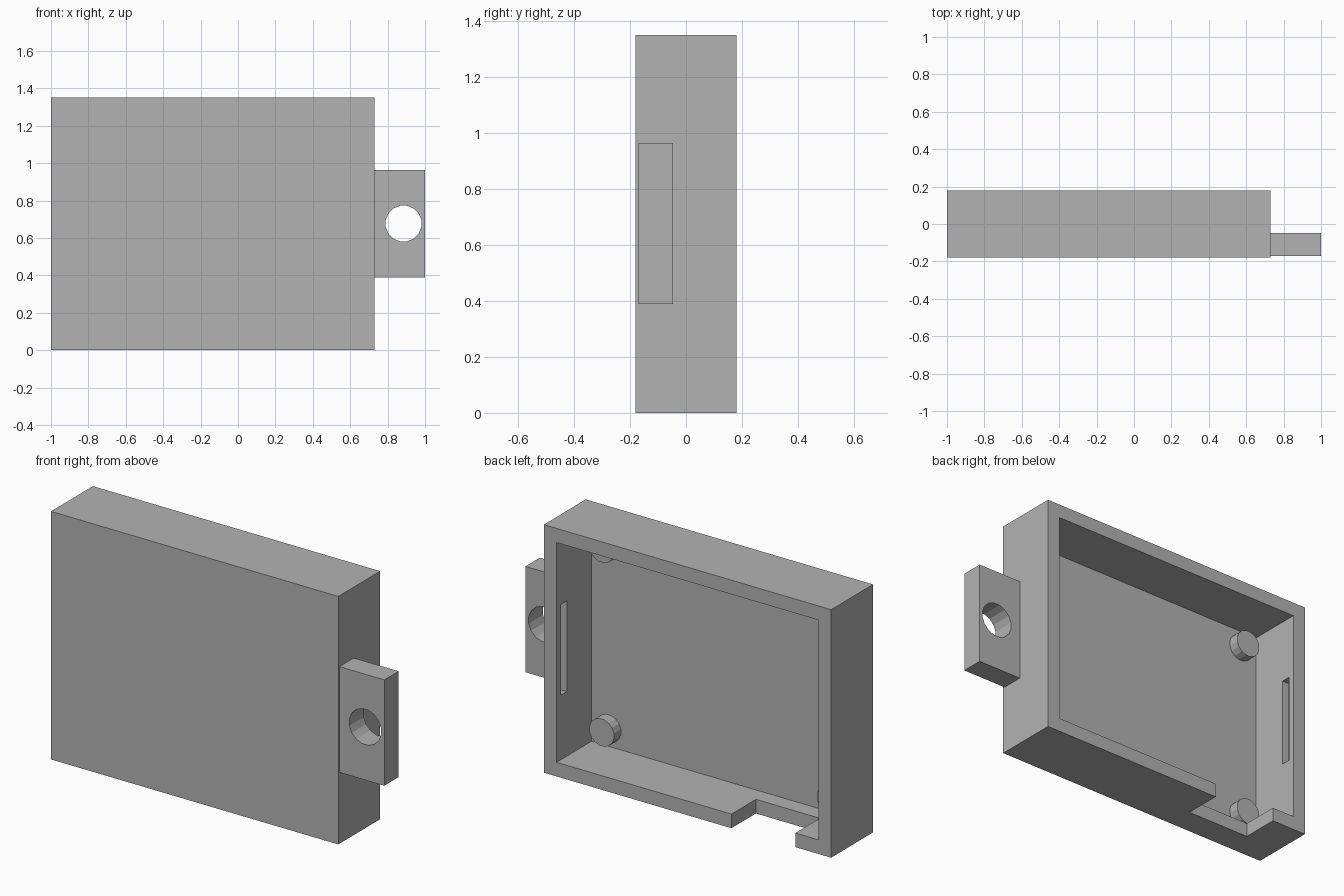
import bpy
import math

cube = bpy.data.objects.get("Cube")
if cube:
    bpy.data.objects.remove(cube, do_unlink=True)

# Single plain grey material
grey = bpy.data.materials.new("plain_grey")
grey.use_nodes = True
colour = (0.45, 0.45, 0.45, 1.0)
grey.diffuse_color = colour
grey.node_tree.nodes["Principled BSDF"].inputs["Base Color"].default_value = colour


def finish(name):
    obj = bpy.context.object
    obj.name = name
    bpy.ops.object.transform_apply(location=True, rotation=True, scale=True)
    obj.data.materials.append(grey)
    return obj


def box(name, x, y, z):
    """Box from (min, max) pairs on each axis."""
    spans = (x, y, z)
    bpy.ops.mesh.primitive_cube_add(size=1, location=[(a + b) / 2 for a, b in spans])
    bpy.context.object.scale = [b - a for a, b in spans]
    return finish(name)


def rod(name, x, z, radius, y):
    """Faceted cylinder lying along y."""
    sides = 16
    bpy.ops.mesh.primitive_cylinder_add(
        vertices=sides, radius=radius, depth=y[1] - y[0],
        location=(x, (y[0] + y[1]) / 2, z),
        rotation=(math.pi / 2, math.pi / sides, 0))
    return finish(name)


def cut(target, cutter):
    mod = target.modifiers.new("cut", "BOOLEAN")
    mod.operation = "DIFFERENCE"
    mod.solver = "EXACT"
    mod.object = cutter
    cutter.hide_render = True
    bpy.ops.object.select_all(action="DESELECT")
    bpy.context.view_layer.objects.active = target
    target.select_set(True)
    bpy.ops.object.modifier_apply(modifier=mod.name)
    bpy.data.objects.remove(cutter, do_unlink=True)


LEFT, RIGHT, HEIGHT, HALF = 0.73, -1.0, 1.35, 0.18
WALL, FLOOR = 0.077, -0.12
MID_X, MID_Z = (LEFT + RIGHT) / 2, HEIGHT / 2

# Open-backed case
case = box("case", (RIGHT, LEFT), (-HALF, HALF), (0, HEIGHT))
cut(case, box("cavity", (RIGHT + WALL, LEFT - WALL), (FLOOR, HALF + 0.1),
              (WALL, HEIGHT - WALL)))

# Cable notch in the bottom wall
cut(case, box("notch", (-0.785, -0.40), (-0.03, HALF + 0.1), (-0.1, WALL + 0.05)))

# Blind snap slots inside both side walls
for side in (1, -1):
    inner = MID_X + side * ((LEFT - RIGHT) / 2 - WALL)
    ends = sorted((inner - side * 0.05, inner + side * 0.04))
    cut(case, box("slot", ends, (0.092, 0.144), (MID_Z - 0.247, MID_Z + 0.247)))

# Corner pegs on the inner face
for sx, across in ((1, "left"), (-1, "right")):
    for sz, level in ((1, "upper"), (-1, "lower")):
        rod(f"{level}_{across}_peg", MID_X + sx * 0.685, MID_Z + sz * 0.5,
            0.075, (FLOOR - 0.01, -0.06))

# Side mounting tab with a through hole
tab = box("mounting_tab", (LEFT, 1.0), (-0.17, -0.047), (0.388, 0.964))
cut(tab, rod("tab_hole", 0.885, 0.677, 0.097, (-0.4, 0.3)))
